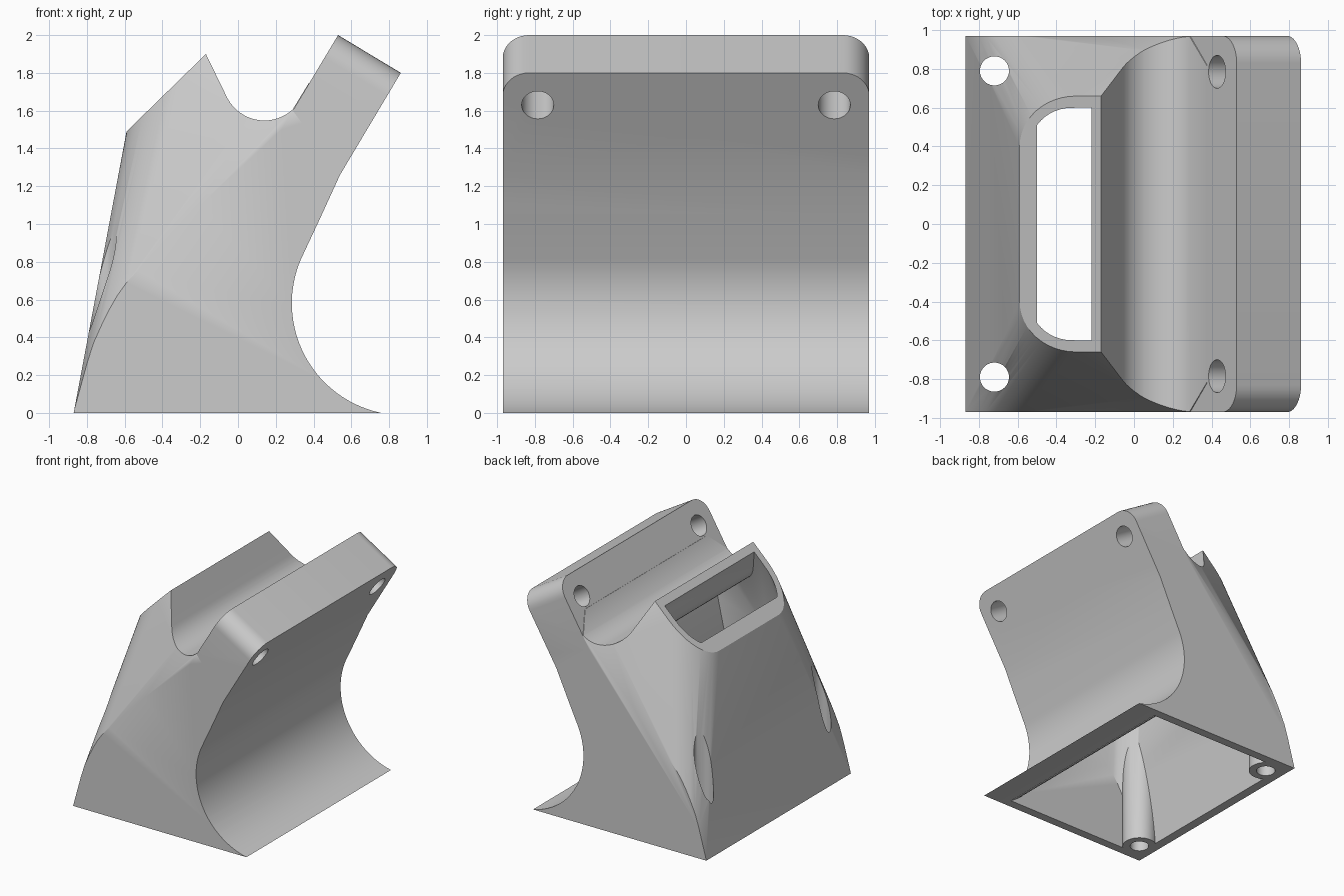
import bpy, bmesh, math
from mathutils import Vector

cube = bpy.data.objects.get("Cube")
if cube:
    bpy.data.objects.remove(cube, do_unlink=True)

W = 0.97                                   # half width of the duct
FRONT_HOLE, REAR_HOLE = (-0.72, 0.79), 0.785

mat = bpy.data.materials.new("plain grey")
mat.use_nodes = True
mat.diffuse_color = (0.6, 0.6, 0.6, 1)
mat.node_tree.nodes["Principled BSDF"].inputs["Base Color"].default_value = (0.6, 0.6, 0.6, 1)


def make(name, bm):
    bmesh.ops.recalc_face_normals(bm, faces=bm.faces)
    me = bpy.data.meshes.new(name)
    bm.to_mesh(me)
    bm.free()
    me.materials.append(mat)
    ob = bpy.data.objects.new(name, me)
    bpy.context.collection.objects.link(ob)
    return ob


def prism(name, outline, half):
    """Extrude an (x, z) outline across the width."""
    bm = bmesh.new()
    face = bm.faces.new([bm.verts.new((x, -half, z)) for x, z in outline])
    # Keep the first cap so the solid is closed
    ext = bmesh.ops.extrude_face_region(bm, geom=[face], use_keep_orig=True)
    verts = [v for v in ext["geom"] if isinstance(v, bmesh.types.BMVert)]
    bmesh.ops.translate(bm, verts=verts, vec=(0, 2 * half, 0))
    return make(name, bm)


def hull(name, points):
    """Convex skin around points mirrored in y."""
    bm = bmesh.new()
    for x, y, z in points:
        for s in (-1, 1):
            bm.verts.new((x, s * y, z))
    res = bmesh.ops.convex_hull(bm, input=bm.verts)
    junk = {g for g in res["geom_interior"] + res["geom_unused"]
            if isinstance(g, bmesh.types.BMVert)}
    bmesh.ops.delete(bm, geom=list(junk), context='VERTS')
    return make(name, bm)


def rod(name, a, b, r):
    """Cylinder between two points."""
    a, b = Vector(a), Vector(b)
    bm = bmesh.new()
    bmesh.ops.create_cone(bm, cap_ends=True, segments=40, radius1=r, radius2=r,
                          depth=(b - a).length)
    ob = make(name, bm)
    turn = (b - a).to_track_quat('Z', 'Y').to_matrix().to_4x4()
    turn.translation = (a + b) / 2
    ob.data.transform(turn)
    return ob


def combine(ob, other, op):
    """Apply a boolean and discard the helper."""
    mod = ob.modifiers.new("cut", 'BOOLEAN')
    mod.operation, mod.solver, mod.object = op, 'EXACT', other
    with bpy.context.temp_override(object=ob, active_object=ob):
        bpy.ops.object.modifier_apply(modifier=mod.name)
    bpy.data.objects.remove(other, do_unlink=True)


def arc(cx, cz, r, a0, a1, n):
    angles = [math.radians(a0 + (a1 - a0) * i / n) for i in range(n + 1)]
    return [(cx + r * math.cos(t), cz + r * math.sin(t)) for t in angles]


def mouth(cx, cy, rx, ry, back):
    """Half of the D-shaped opening on the sloping mouth plane."""
    pts = [(back, cy + ry)]
    pts += [(cx + rx * c, cy + ry * s) for c, s in arc(0, 0, 1, 90, 180, 12)]
    return [(x, y, 1.49 + (x + 0.59) * 0.976) for x, y in pts]


# Side outline: slanted front, mouth, round groove, rear face with concave curve
outer = [(-0.87, 0), (-0.59, 1.49), (-0.17, 1.9)]
outer += arc(0.14, 1.77, 0.222, 204, 312, 18)
outer += [(0.53, 2.0), (0.862, 1.8), (0.54, 1.26), (0.43, 1.02)]
outer += arc(0.877, 0.58, 0.592, 157, 258.5, 28)
duct = prism("duct_body", outer, W)

# Tapering skin from the rectangular foot to the mouth
ridge = [(-0.865, 0), (-0.80, 0.26), (-0.765, 0.37), (-0.72, 0.47), (-0.68, 0.55),
         (-0.64, 0.62), (-0.59, 0.69), (-0.53, 0.755), (-0.2, 1.1), (0.29, 1.6)]
skin = [(x, W, z) for x, z in ridge]
skin += mouth(-0.30, 0.40, 0.29, 0.26, -0.17)
skin += [(-0.06, 0.81, 1.66), (0.06, 0.895, 1.58), (0.9, W, 1.6), (0.9, W, -0.05),
         (-0.885, W, -0.05)]
combine(duct, hull("outer_skin", skin), 'INTERSECT')

# Rear mounting flange with rounded upper corners
flange = prism("flange", [(0.23, 1.5), (0.53, 2.0), (0.862, 1.8), (0.54, 1.26)], W)
bm = bmesh.new()
bm.from_mesh(flange.data)
corners = [e for e in bm.edges if all(v.co.z > 1.75 for v in e.verts)
           and abs(e.verts[0].co.y - e.verts[1].co.y) < 0.01]
bmesh.ops.bevel(bm, geom=corners, offset=0.14, segments=10, profile=0.5, affect='EDGES')
bm.to_mesh(flange.data)
bm.free()
combine(duct, flange, 'UNION')

# Hollow passage, one wall thickness inside the skin
inner = [(-0.80, -0.05), (-0.50, 1.58), (-0.6, 1.68), (-0.31, 1.95), (-0.22, 1.85)]
inner += arc(0.14, 1.77, 0.31, 204, 270, 10)
inner += [(0.33, 1.22), (0.25, 0.86)]
inner += arc(0.877, 0.58, 0.67, 162, 244, 20) + [(0.6, -0.05)]
passage = prism("passage", inner, 0.93)
lining = [(x + 0.06, W - 0.075, z - 0.05) for x, z in ridge]
rim = mouth(-0.28, 0.36, 0.22, 0.22, -0.22)
lining += rim + [(x - 0.03, y, z + 0.03) for x, y, z in rim]
lining += [(0.03, 0.81, 1.47), (0.8, 0.895, 1.45), (0.8, 0.895, -0.1), (-0.83, 0.895, -0.1)]
combine(passage, hull("lining", lining), 'INTERSECT')

# Solid screw posts are left standing inside the passage
x, y = FRONT_HOLE
for s in (-1, 1):
    combine(passage, rod("post", (x, s * y, -0.2), (x, s * y, 1.9), 0.135), 'DIFFERENCE')
combine(duct, passage, 'DIFFERENCE')

# Screw holes: vertical through the posts, square to the rear flange
for s in (-1, 1):
    combine(duct, rod("post_hole", (x, s * y, -0.2), (x, s * y, 1.9), 0.075), 'DIFFERENCE')
    combine(duct, rod("flange_hole", (0.26, s * REAR_HOLE, 1.933),
                      (0.93, s * REAR_HOLE, 1.527), 0.085), 'DIFFERENCE')

# Soft shading with crisp edges
bpy.ops.object.select_all(action='DESELECT')
duct.select_set(True)
bpy.context.view_layer.objects.active = duct
bpy.ops.object.shade_smooth_by_angle(angle=math.radians(30))
